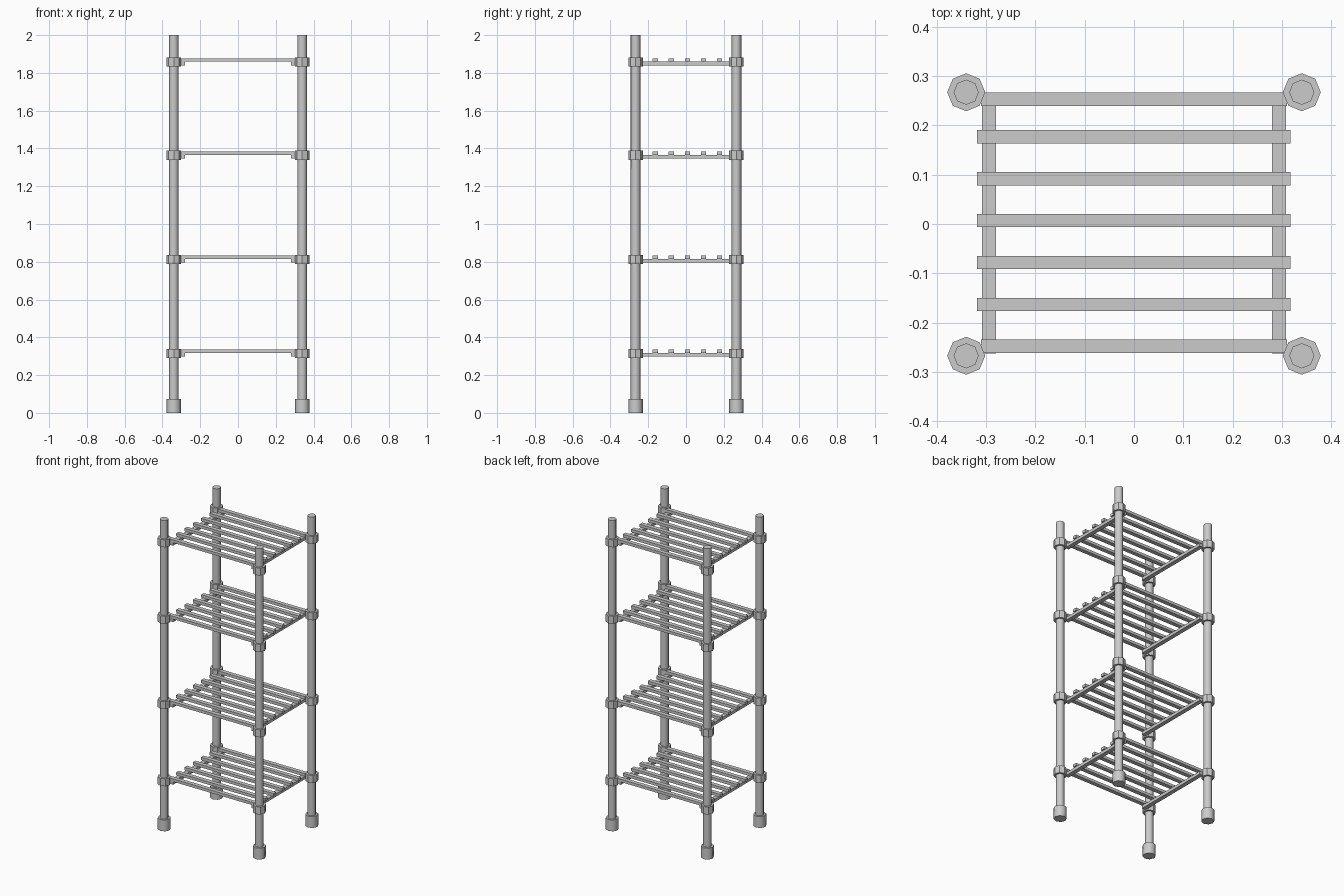
import bpy
from math import radians

if "Cube" in bpy.data.objects:
    bpy.data.objects.remove(bpy.data.objects["Cube"])

POST_X, POST_Y = 0.34, 0.267
SHELF_Z = [0.315, 0.813, 1.364, 1.857]          # collar centres
SLAT_Y = [-0.163, -0.078, 0.007, 0.092, 0.177]


def octagon(name, x, y, z0, z1, r, smooth=False):
    bpy.ops.mesh.primitive_cylinder_add(vertices=8, radius=r, depth=z1 - z0,
                                        location=(x, y, (z0 + z1) / 2))
    ob = bpy.context.object
    ob.name = name
    if smooth:
        bpy.ops.object.shade_smooth_by_angle(angle=radians(50))
    return ob


def bar(name, x0, x1, y0, y1, z0, z1):
    bpy.ops.mesh.primitive_cube_add(
        size=1, location=((x0 + x1) / 2, (y0 + y1) / 2, (z0 + z1) / 2))
    ob = bpy.context.object
    ob.name = name
    ob.scale = (x1 - x0, y1 - y0, z1 - z0)
    bpy.ops.object.transform_apply(location=False, rotation=False, scale=True)
    return ob


# Corner posts with feet and shelf collars
for sx, side in ((-1, "left"), (1, "right")):
    for sy, end in ((-1, "front"), (1, "back")):
        x, y = sx * POST_X, sy * POST_Y
        tag = f"{end}_{side}"
        octagon(f"post_{tag}", x, y, 0.01, 2.0, 0.0255, True)
        octagon(f"foot_{tag}", x, y, 0.0, 0.073, 0.0385, True)
        for i, z in enumerate(SHELF_Z, 1):
            octagon(f"collar_{i}_{tag}", x, y, z - 0.024, z + 0.024, 0.0385)

# Shelves: side rails below, cross bars and slats on top
for i, z in enumerate(SHELF_Z, 1):
    mid, top, low = z + 0.002, z + 0.020, z - 0.017
    for sx, side in ((-1, "left"), (1, "right")):
        cx = sx * 0.294
        bar(f"side_rail_{i}_{side}", cx - 0.014, cx + 0.014, -0.262, 0.264, low, mid)
    for cy, end in ((-0.248, "front"), (0.253, "back")):
        bar(f"cross_bar_{i}_{end}", -0.31, 0.31, cy - 0.0135, cy + 0.0135, mid, top)
    for j, cy in enumerate(SLAT_Y, 1):
        bar(f"slat_{i}_{j}", -0.318, 0.317, cy - 0.0135, cy + 0.0135, mid, top)
